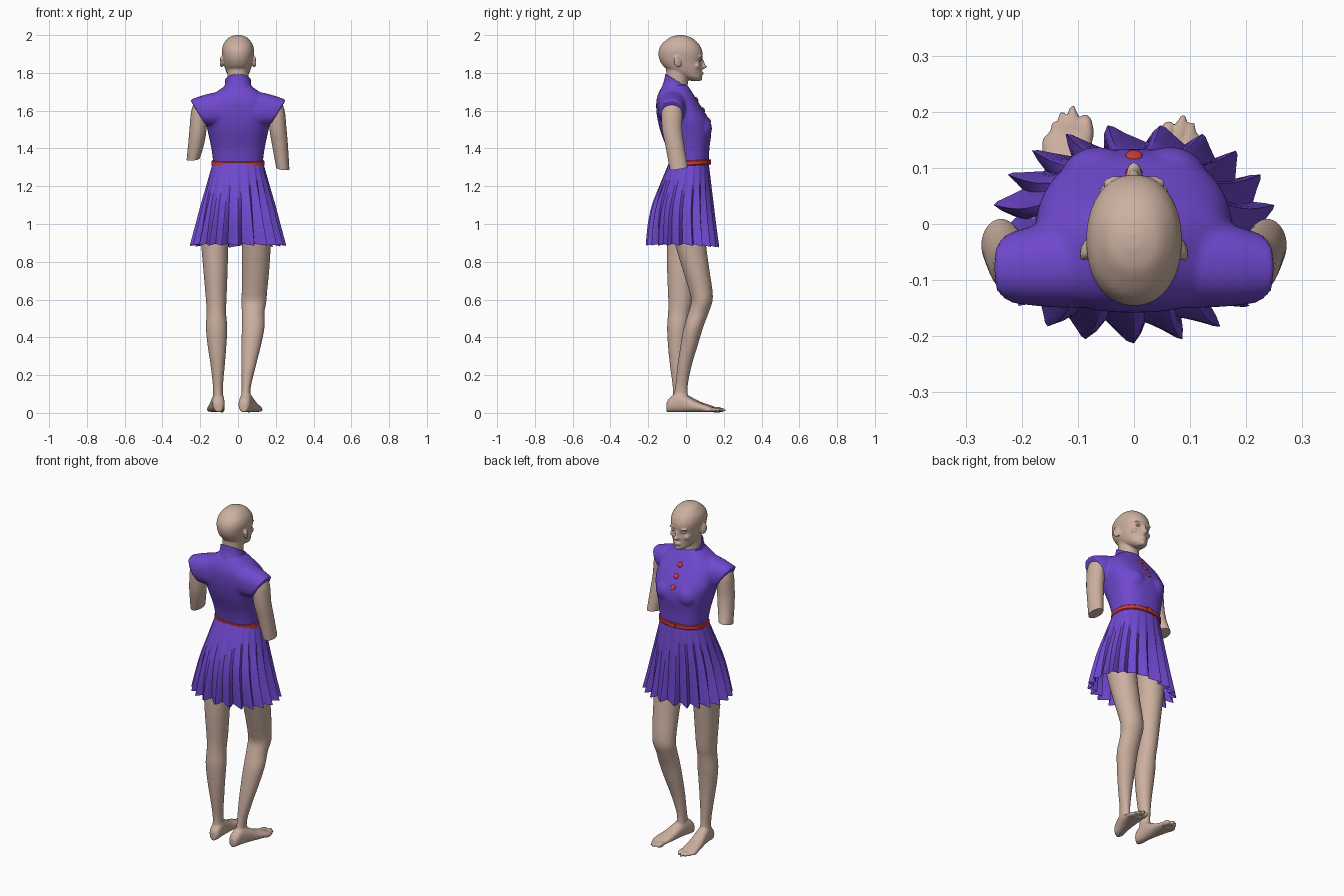
import bpy, bmesh, math, random
from mathutils import Vector, Matrix

if "Cube" in bpy.data.objects:
    bpy.data.objects.remove(bpy.data.objects["Cube"])

random.seed(4)


def material(name, rgb):
    m = bpy.data.materials.new(name)
    m.diffuse_color = (*rgb, 1)
    m.use_nodes = True
    m.node_tree.nodes["Principled BSDF"].inputs["Base Color"].default_value = m.diffuse_color
    return m


SKIN = material("skin", (0.60, 0.43, 0.35))
PURPLE = material("purple_cloth", (0.16, 0.065, 0.62))
RED = material("red_trim", (0.60, 0.04, 0.04))
EYE = material("eye", (0.55, 0.5, 0.48))


def ring(c, u, v, p=2.0, n=40):
    """Superellipse around c spanned by the radius vectors u and v."""
    c, u, v = Vector(c), Vector(u), Vector(v)
    f = lambda t: math.copysign(abs(t) ** (2 / p), t)
    return [c + u * f(math.cos(a)) + v * f(math.sin(a))
            for a in (2 * math.pi * i / n for i in range(n))]


def flat(x0, x1, y0, y1, z, p=2.0, n=40):
    return ring(((x0 + x1) / 2, (y0 + y1) / 2, z), ((x1 - x0) / 2, 0, 0), (0, (y1 - y0) / 2, 0), p, n)


def loft(bm, rings, steps=4, caps=True):
    """Skin through rings with Catmull-Rom interpolation."""
    full = []
    for i in range(len(rings) - 1):
        a, b, c, d = (rings[min(max(i + k, 0), len(rings) - 1)] for k in (-1, 0, 1, 2))
        for s in range(steps):
            t = s / steps
            full.append([0.5 * (2 * q + (r - o) * t + (2 * o - 5 * q + 4 * r - w) * t * t
                                + (3 * q - o - 3 * r + w) * t ** 3)
                         for o, q, r, w in zip(a, b, c, d)])
    full.append(rings[-1])
    vs = [[bm.verts.new(p) for p in r] for r in full]
    n = len(vs[0])
    for lo, hi in zip(vs, vs[1:]):
        for i in range(n):
            j = (i + 1) % n
            bm.faces.new((lo[i], lo[j], hi[j], hi[i]))
    if caps:
        bm.faces.new(vs[0][::-1])
        bm.faces.new(vs[-1])


def blob(bm, c, r, rot=(0, 0, 0)):
    m = Matrix.Translation(c)
    for ang, ax in zip(rot, "XYZ"):
        m = m @ Matrix.Rotation(math.radians(ang), 4, ax)
    bmesh.ops.create_uvsphere(bm, u_segments=20, v_segments=12, radius=1, matrix=m @ Matrix.Diagonal((*r, 1)))


def finish(bm, name, mat, voxel=0, smooth=5, angle=40):
    bmesh.ops.recalc_face_normals(bm, faces=bm.faces)
    me = bpy.data.meshes.new(name)
    bm.to_mesh(me)
    bm.free()
    ob = bpy.data.objects.new(name, me)
    bpy.context.collection.objects.link(ob)
    me.materials.append(mat)
    bpy.ops.object.select_all(action='DESELECT')
    ob.select_set(True)
    bpy.context.view_layer.objects.active = ob
    if voxel:  # fuse the overlapping volumes into one soft skin
        r = ob.modifiers.new("fuse", 'REMESH')
        r.mode, r.voxel_size, r.use_smooth_shade = 'VOXEL', voxel, True
        s = ob.modifiers.new("soften", 'SMOOTH')
        s.factor, s.iterations = 0.5, smooth
    else:
        bpy.ops.object.shade_smooth_by_angle(angle=math.radians(angle))
    return ob


# Head with neck, ears and facial features (faces +y)
bm = bmesh.new()
head = [(.022, .03, .074, 1.757), (.045, -.02, .083, 1.775), (.060, -.075, .083, 1.80),
        (.071, -.115, .085, 1.83), (.078, -.136, .083, 1.86), (.083, -.145, .088, 1.89),
        (.085, -.144, .085, 1.92), (.078, -.130, .070, 1.95), (.061, -.103, .046, 1.975),
        (.042, -.078, .018, 1.991), (.014, -.045, -.015, 2.0)]
loft(bm, [flat(-w, w, b, f, z, 2.15) for w, b, f, z in head])
loft(bm, [flat(-w, w, b, f, z) for w, b, f, z in
          [(.065, -.11, .01, 1.68), (.056, -.105, .01, 1.75), (.058, -.105, .025, 1.82)]])
blob(bm, (0, .092, 1.833), (.014, .019, .011))              # nose tip
blob(bm, (0, .086, 1.85), (.009, .013, .032), (14, 0, 0))   # nose bridge
blob(bm, (0, .082, 1.801), (.022, .012, .005))              # upper lip
blob(bm, (0, .081, 1.792), (.019, .012, .005))              # lower lip
blob(bm, (0, .070, 1.770), (.020, .017, .013))              # chin
for s in (-1, 1):
    blob(bm, (s * .032, .073, 1.886), (.024, .013, .007))   # brow
    blob(bm, (s * .040, .056, 1.838), (.022, .018, .018))   # cheek
    blob(bm, (s * .086, -.045, 1.86), (.009, .021, .032), (12, 0, s * 20))  # ear
finish(bm, "head", SKIN, .005, 3)
bm = bmesh.new()
for s in (-1, 1):
    blob(bm, (s * .032, .072, 1.869), (.014, .011, .007))
finish(bm, "eyes", EYE)

# Legs with feet: straight left leg, bent right leg (x0, x1, y0, y1, z)
left = [(-.18, 0, -.10, .09, 1.12), (-.195, -.03, -.105, .075, 1.0), (-.195, -.05, -.1, .065, .9),
        (-.183, -.055, -.1, .05, .75), (-.17, -.061, -.094, .035, .6), (-.166, -.063, -.095, .022, .53),
        (-.17, -.057, -.1, .012, .45), (-.16, -.062, -.095, .002, .35), (-.145, -.07, -.085, -.002, .25),
        (-.132, -.08, -.07, -.002, .13), (-.135, -.075, -.075, .01, .05)]
right = [(0, .18, -.09, .10, 1.12), (.02, .185, -.08, .1, 1.0), (.02, .175, -.06, .105, .9),
         (.022, .165, -.015, .125, .75), (.02, .155, .015, .14, .65), (.018, .15, .028, .14, .59),
         (.02, .14, .012, .12, .53), (.02, .14, -.012, .09, .45), (.018, .12, -.03, .06, .35),
         (.018, .095, -.045, .03, .25), (.019, .067, -.058, .008, .13), (.015, .07, -.075, .02, .05)]


def foot(bm, x, y, lateral, turn):
    m = Matrix.Translation((x, y, 0)) @ Matrix.Rotation(math.radians(-lateral * turn), 4, 'Z')
    sec = [(-.062, .016, .05), (-.045, .03, .075), (0, .033, .105), (.05, .037, .085),
           (.10, .042, .058), (.15, .046, .04), (.185, .044, .028)]
    loft(bm, [[m @ p for p in ring((lateral * max(d, 0) * .03, d, h / 2 + .004), (w, 0, 0), (0, 0, h / 2), 2.3)]
              for d, w, h in sec])
    for off, tip, r in [(-.030, .225, .014), (-.008, .243, .0095), (.011, .233, .009),
                        (.027, .215, .0085), (.042, .192, .0085)]:
        blob(bm, m @ Vector((lateral * off, tip - .03, .017)), (r, .032, r + .002), (-6, 0, -lateral * turn))


for name, secs, f in (("left_leg", left, (-.105, -.03, -1, 3)), ("right_leg", right, (.042, -.042, 1, 13))):
    bm = bmesh.new()
    loft(bm, [flat(*s) for s in secs])
    foot(bm, *f)
    finish(bm, name, SKIN, .006, 4)

# Upper arms, cut off flat near the elbow
for name, s, end in (("left_arm", -1, 1.34), ("right_arm", 1, 1.29)):
    bm = bmesh.new()
    arm = [(.195, -.075, .03, .04, 1.655), (.205, -.075, .042, .055, 1.60), (.212, -.073, .045, .053, 1.50),
           (.222, -.06, .042, .050, 1.42), (.236, -.038, .036, .047, end)]
    rings = [ring((s * x, y, z), (s * a, 0, 0), (0, b, 0)) for x, y, a, b, z in arm]
    rings[-1] = ring((s * .237, -.038, end + .004), (s * .035, 0, -.004), (0, .047, .008))
    loft(bm, rings)
    finish(bm, name, SKIN)

# Bodice with cap sleeves
bm = bmesh.new()
body = [(.130, -.085, .120, 1.315), (.141, -.103, .124, 1.40), (.160, -.135, .134, 1.49),
        (.174, -.150, .122, 1.55), (.176, -.157, .094, 1.60), (.165, -.157, .062, 1.65),
        (.125, -.147, .037, 1.69), (.078, -.128, .015, 1.725), (.066, -.115, .0, 1.74)]
loft(bm, [flat(-w, w, b, f, z, 2.5) for w, b, f, z in body])
for s in (-1, 1):
    blob(bm, (s * .065, .075, 1.505), (.068, .063, .07))
    loft(bm, [ring((s * x, y, z), (0, r, 0), (s * vx, 0, vz), 2.3) for x, y, z, r, vx, vz in
              [(.06, -.065, 1.61, .085, 0, .10), (.15, -.072, 1.603, .076, .02, .083),
               (.214, -.078, 1.592, .063, .04, .066)]])
finish(bm, "bodice", PURPLE, .007, 6)

# Stand-up collar, lower at the throat
bm = bmesh.new()
loft(bm, [ring((0, -.052, 1.70), (.088, 0, 0), (0, .078, -.02)),
          ring((0, -.05, 1.73), (.071, 0, 0), (0, .066, -.03)),
          ring((0, -.047, 1.757), (.069, 0, 0), (0, .063, -.036))], caps=False)
ob = finish(bm, "collar", PURPLE)
ob.modifiers.new("thickness", 'SOLIDIFY').thickness = .006

# Pleated skirt, open at the hem (half width, back, front, z, pleat depth)
PLEATS, SUB = 21, 8
depth = [random.uniform(.75, 1.25) for _ in range(PLEATS)]
saw = [0, .12, .28, .45, .65, .88, 1, .55]
rows = []
for w, b, f, z, amp in [(.134, -.09, .121, 1.325, .01), (.170, -.143, .137, 1.2, .05),
                        (.200, -.182, .150, 1.1, .09), (.227, -.203, .163, 1.0, .13),
                        (.256, -.213, .178, .895, .17)]:
    c = Vector((0, (b + f) / 2, z))
    row = []
    for i, p in enumerate(flat(-w, w, b, f, z, 2.25, PLEATS * SUB)):
        k, j = divmod(i, SUB)
        q = c + (p - c) * (1 - amp * depth[k] * (1 - saw[j]))
        q.z -= amp * (.05 * saw[j] + .06 * max(0, q.y) / .17)
        row.append(q)
    rows.append(row)
bm = bmesh.new()
loft(bm, rows, 5, caps=False)
finish(bm, "pleated_skirt", PURPLE, angle=35)

# Belt with buckle
bm = bmesh.new()
loft(bm, [ring((0, .018, z), (w, 0, 0), (0, w - .031, .006), 2.3, 64)
          for w, z in ((.137, 1.309), (.141, 1.313), (.141, 1.332), (.137, 1.336))], 1)
finish(bm, "belt", RED)
bm = bmesh.new()
bmesh.ops.create_cube(bm, size=1, matrix=Matrix.Translation((0, .128, 1.329)) @ Matrix.Diagonal((.04, .008, .032, 1)))
bmesh.ops.bevel(bm, geom=bm.edges[:], offset=.003, segments=2, affect='EDGES')
finish(bm, "buckle", RED)

# Three round buttons down the chest
for i, (y, z) in enumerate([(.056, 1.66), (.092, 1.605), (.122, 1.55)]):
    bm = bmesh.new()
    blob(bm, (0, y, z), (.015, .015, .007), (-58, 0, 0))
    finish(bm, f"button_{i + 1}", RED)
